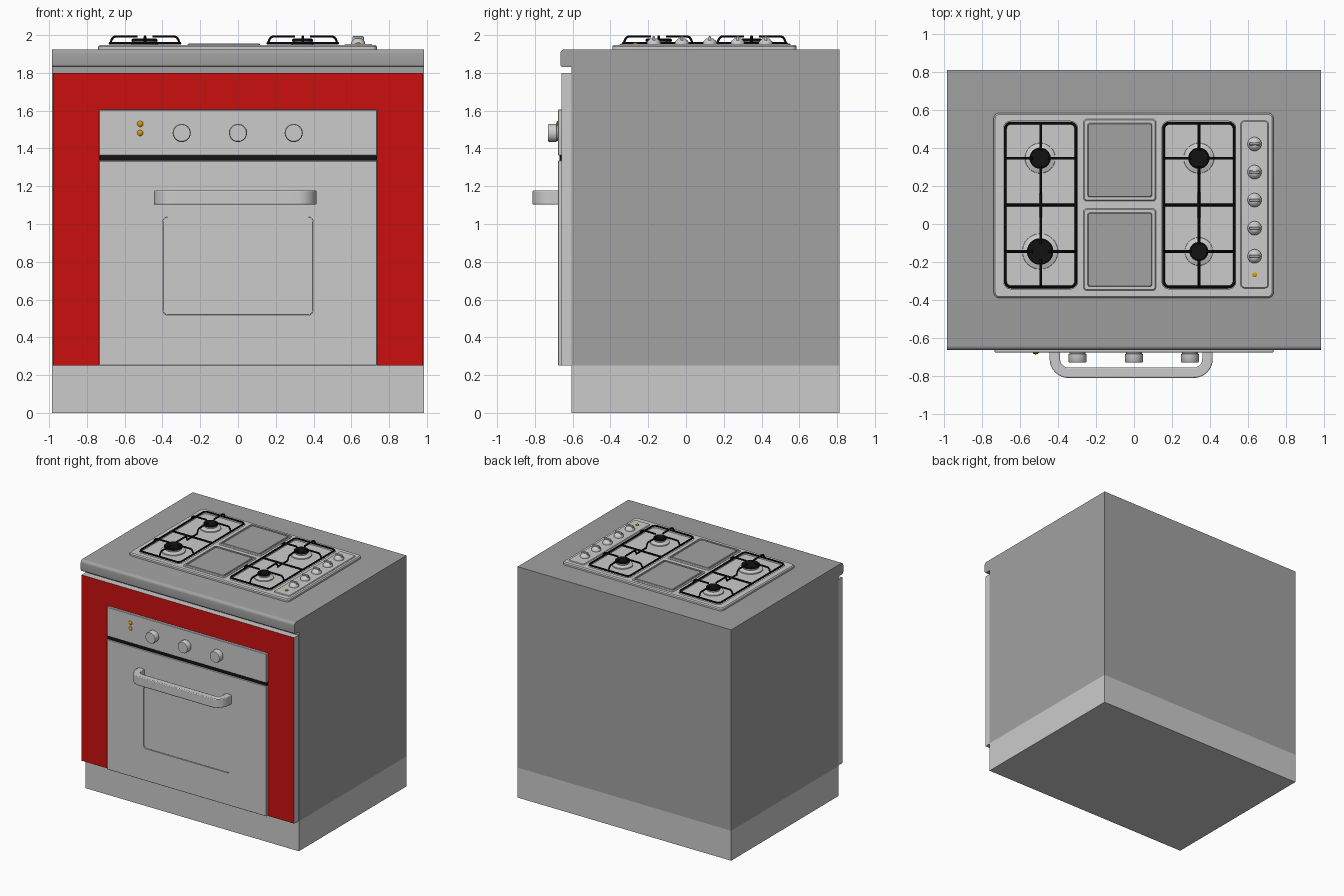
import bpy, bmesh
from math import sin, cos, pi
from mathutils import Matrix

if "Cube" in bpy.data.objects:
    bpy.data.objects.remove(bpy.data.objects["Cube"])

TOP = Matrix.Identity(4)
FRONT = Matrix.Rotation(pi / 2, 4, 'X')          # (u, v, t) -> (u, -t, v)
SIDE = Matrix(((0, 0, 1, 0), (1, 0, 0, 0), (0, 1, 0, 0), (0, 0, 0, 1)))  # -> (t, u, v)


def material(name, rgb):
    m = bpy.data.materials.new(name)
    m.diffuse_color = (*rgb, 1)
    m.use_nodes = True
    m.node_tree.nodes["Principled BSDF"].inputs["Base Color"].default_value = m.diffuse_color
    return m


RED = material("red", (0.6, 0.005, 0.005))
BLACK = material("black", (0.006, 0.006, 0.006))
AMBER = material("amber", (0.7, 0.35, 0.0))
DARK = material("dark_grey", (0.36, 0.36, 0.36))
MID = material("mid_grey", (0.56, 0.56, 0.56))


def smooth(ob):
    bpy.ops.object.select_all(action='DESELECT')
    ob.select_set(True)
    bpy.context.view_layer.objects.active = ob
    bpy.ops.object.shade_smooth_by_angle(angle=0.6)


def loft(name, rings, frame=TOP, mat=None):
    """Closed solid through outlines [(points, height), ...] of equal length."""
    bm = bmesh.new()
    loops = [[bm.verts.new(frame @ Matrix.Translation((x, y, t)).translation)
              for x, y in pts] for pts, t in rings]
    for a, b in zip(loops, loops[1:]):
        for i in range(len(a)):
            j = (i + 1) % len(a)
            bm.faces.new((a[i], a[j], b[j], b[i]))
    bm.faces.new(loops[0][::-1])
    bm.faces.new(loops[-1])
    bmesh.ops.recalc_face_normals(bm, faces=bm.faces)
    me = bpy.data.meshes.new(name)
    bm.to_mesh(me)
    bm.free()
    ob = bpy.data.objects.new(name, me)
    bpy.context.collection.objects.link(ob)
    if mat:
        me.materials.append(mat)
    smooth(ob)
    return ob


def arc(cx, cy, r, a0, a1, n=6):
    return [(cx + r * cos(a0 + (a1 - a0) * i / n), cy + r * sin(a0 + (a1 - a0) * i / n))
            for i in range(n + 1)]


def rrect(cx, cy, hw, hh, r):
    pts = []
    for k, (sx, sy) in enumerate(((1, 1), (-1, 1), (-1, -1), (1, -1))):
        pts += arc(cx + sx * (hw - r), cy + sy * (hh - r), r, k * pi / 2, (k + 1) * pi / 2)
    return pts


def plate(name, cx, cy, hw, hh, r, t0, t1, bev=0.003, frame=TOP, mat=None, recess=None):
    """Rounded plate with chamfered edge; recess = (cx, cy, hw, hh, r, floor)."""
    rings = [(rrect(cx, cy, hw, hh, r), t0), (rrect(cx, cy, hw, hh, r), t1 - bev),
             (rrect(cx, cy, hw - bev, hh - bev, max(r - bev, 0.001)), t1)]
    if recess:
        rings += [(rrect(*recess[:5]), t1), (rrect(*recess[:5]), recess[5])]
    return loft(name, rings, frame, mat)


def lathe(name, cx, cy, profile, frame=TOP, mat=None, n=32):
    return loft(name, [([(cx + r * cos(2 * pi * i / n), cy + r * sin(2 * pi * i / n))
                         for i in range(n)], t) for r, t in profile], frame, mat)


def box(name, x0, x1, y0, y1, z0, z1, frame=TOP, mat=None):
    pts = [(x0, y0), (x1, y0), (x1, y1), (x0, y1)]
    return loft(name, [(pts, z0), (pts, z1)], frame, mat)


# Cabinet: plinth, carcass and worktop with rounded front lip
box("plinth", -0.985, 0.985, -0.605, 0.812, 0, 0.25)
box("carcass", -0.985, 0.985, -0.605, 0.812, 0.25, 1.83, mat=DARK)
lip = [(0.812, 1.83), (0.812, 1.925)] + arc(-0.641, 1.901, 0.024, pi / 2, pi) \
    + arc(-0.649, 1.846, 0.016, pi, 1.5 * pi)
loft("worktop", [(lip, -0.985), (lip, 0.985)], SIDE, DARK)

# Surround panel, red only on its front face
u = [(-0.98, 0.25), (-0.98, 1.80), (0.98, 1.80), (0.98, 0.25),
     (0.737, 0.25), (0.737, 1.607), (-0.737, 1.607), (-0.737, 0.25)]
panel = loft("front_surround", [(u, 0.605), (u, 0.66)], FRONT)
panel.data.materials.append(None)
panel.data.materials.clear()
panel.data.materials.append(material("panel_edge", (0.8, 0.8, 0.8)))
panel.data.materials.append(RED)
for f in panel.data.polygons:
    f.material_index = int(f.normal.y < -0.5)

# Oven front: door with recessed window, gap strip, control panel
plate("oven_door", 0, 0.7925, 0.735, 0.5425, 0.004, 0.605, 0.677, 0.003, FRONT, MID,
      (0, 0.778, 0.397, 0.26, 0.025, 0.669))
plate("oven_window", 0, 0.778, 0.396, 0.259, 0.025, 0.666, 0.671, 0.001, FRONT)
box("gap_strip", -0.735, 0.735, 1.335, 1.363, 0.605, 0.669, FRONT, BLACK)
plate("oven_control_panel", 0, 1.484, 0.735, 0.121, 0.004, 0.605, 0.677, 0.003, FRONT, MID)
for x in (-0.298, 0, 0.295):
    lathe("oven_knob", x, 1.482, [(0.042, 0.67), (0.042, 0.684), (0.048, 0.686),
                                  (0.048, 0.724), (0.044, 0.73)], FRONT, MID)
for z in (1.482, 1.53):
    lathe("oven_light", -0.518, z, [(0.016, 0.67), (0.016, 0.68), (0.011, 0.685),
                                    (0.004, 0.687)], FRONT, AMBER, 16)

# Oven handle: U-shaped bar seen from above
hx, hw = -0.015, 0.43
outer = [(hx - hw, -0.67)] + arc(hx - hw + 0.1, -0.712, 0.1, pi, 1.5 * pi, 10) \
    + arc(hx + hw - 0.1, -0.712, 0.1, 1.5 * pi, 2 * pi, 10) + [(hx + hw, -0.67)]
inner = [(hx - hw + 0.055, -0.67)] + arc(hx - hw + 0.1, -0.712, 0.045, pi, 1.5 * pi, 10) \
    + arc(hx + hw - 0.1, -0.712, 0.045, 1.5 * pi, 2 * pi, 10) + [(hx + hw - 0.055, -0.67)]
bar = outer + inner[::-1]
handle = loft("oven_handle", [(bar, 1.102), (bar, 1.178)], TOP, MID)
bev = handle.modifiers.new("soft_edges", 'BEVEL')
bev.width, bev.segments = 0.006, 2

# Hob plate with two sunken burner trays
hob = plate("hob_plate", -0.002, 0.098, 0.738, 0.488, 0.03, 1.92, 1.947, 0.008)
TRAYS = (-0.4925, 0.3425)
for cx in TRAYS:
    cutter = plate("tray_cutter", cx, 0.10, 0.194, 0.442, 0.035, 1.934, 1.98)
    cutter.hide_render = True
    cut = hob.modifiers.new("tray", 'BOOLEAN')
    cut.operation, cut.solver, cut.object = 'DIFFERENCE', 'EXACT', cutter
    bpy.context.view_layer.objects.active = hob
    bpy.ops.object.modifier_apply(modifier=cut.name)
    bpy.data.objects.remove(cutter)
smooth(hob)

# Centre lids: raised rim around a shallow dark panel
for cy in (0.337, -0.135):
    plate("centre_rim", -0.075, cy, 0.192, 0.217, 0.02, 1.94, 1.956, 0.006,
          recess=(-0.075, cy, 0.178, 0.203, 0.015, 1.949))
    plate("centre_panel", -0.075, cy, 0.17, 0.195, 0.012, 1.945, 1.955, 0.004, mat=DARK)

# Hob control strip with knobs and pilot light
plate("hob_control_strip", 0.636, 0.103, 0.074, 0.442, 0.02, 1.94, 1.953, 0.005)
for y in (0.422, 0.274, 0.126, -0.022, -0.17):
    lathe("hob_knob", 0.636, y, [(0.037, 1.95), (0.037, 1.962), (0.032, 1.97),
                                 (0.022, 1.979), (0.016, 1.983)], mat=MID)
    plate("hob_knob_grip", 0.636, y, 0.03, 0.007, 0.005, 1.96, 1.994, 0.003, mat=MID)
lathe("hob_light", 0.636, -0.268, [(0.013, 1.95), (0.013, 1.957), (0.007, 1.961)], mat=AMBER, n=16)

# Burners: metal base and black cap
BY = (0.347, -0.145)
for cx, cy, r in ((-0.495, BY[0], 0.056), (-0.495, BY[1], 0.07),
                  (0.342, BY[0], 0.056), (0.342, BY[1], 0.05)):
    lathe("burner_base", cx, cy, [(r + 0.025, 1.93), (r + 0.023, 1.942), (r + 0.006, 1.948),
                                  (r - 0.008, 1.952), (r - 0.004, 1.968)])
    lathe("burner_cap", cx, cy, [(r, 1.966), (r, 1.976), (r - 0.006, 1.981)], mat=BLACK)


# Pan supports: low frame, low middle bar and raised fingers
def pan_support(cx):
    hw, hh, low, high, y0 = 0.186, 0.432, 1.957, 1.993, 0.10
    paths = [([(x, y, low) for x, y in rrect(cx, y0, hw, hh, 0.03)], True),
             ([(cx - hw, y0, low), (cx + hw, y0, low)], False)]

    def finger(start, dx, dy, flat, length):
        steps = [(0, low), (flat, low), (flat + 0.008, low + 0.02),
                 (flat + 0.016, high - 0.005), (flat + 0.028, high), (length, high)]
        paths.append(([(start[0] + dx * d, start[1] + dy * d, z) for d, z in steps], False))

    for by in BY:
        for s in (-1, 1):
            finger((cx + s * hw, by), -s, 0, 0.002, hw - 0.04)
        s = 1 if by > y0 else -1
        finger((cx, y0 + s * hh), 0, -s, 0.002, hh - abs(by - y0) - 0.04)
        finger((cx, y0), 0, s, 0.065, abs(by - y0) - 0.04)
    cu = bpy.data.curves.new("pan_support", 'CURVE')
    cu.dimensions, cu.bevel_depth, cu.bevel_resolution = '3D', 0.007, 1
    cu.use_fill_caps = True
    for pts, closed in paths:
        sp = cu.splines.new('POLY')
        sp.points.add(len(pts) - 1)
        for p, co in zip(sp.points, pts):
            p.co = (*co, 1)
        sp.use_cyclic_u = closed
    cu.materials.append(BLACK)
    ob = bpy.data.objects.new("pan_support", cu)
    bpy.context.collection.objects.link(ob)
    bpy.ops.object.select_all(action='DESELECT')
    ob.select_set(True)
    bpy.context.view_layer.objects.active = ob
    bpy.ops.object.convert(target='MESH')
    smooth(bpy.context.object)


for cx in TRAYS:
    pan_support(cx)
